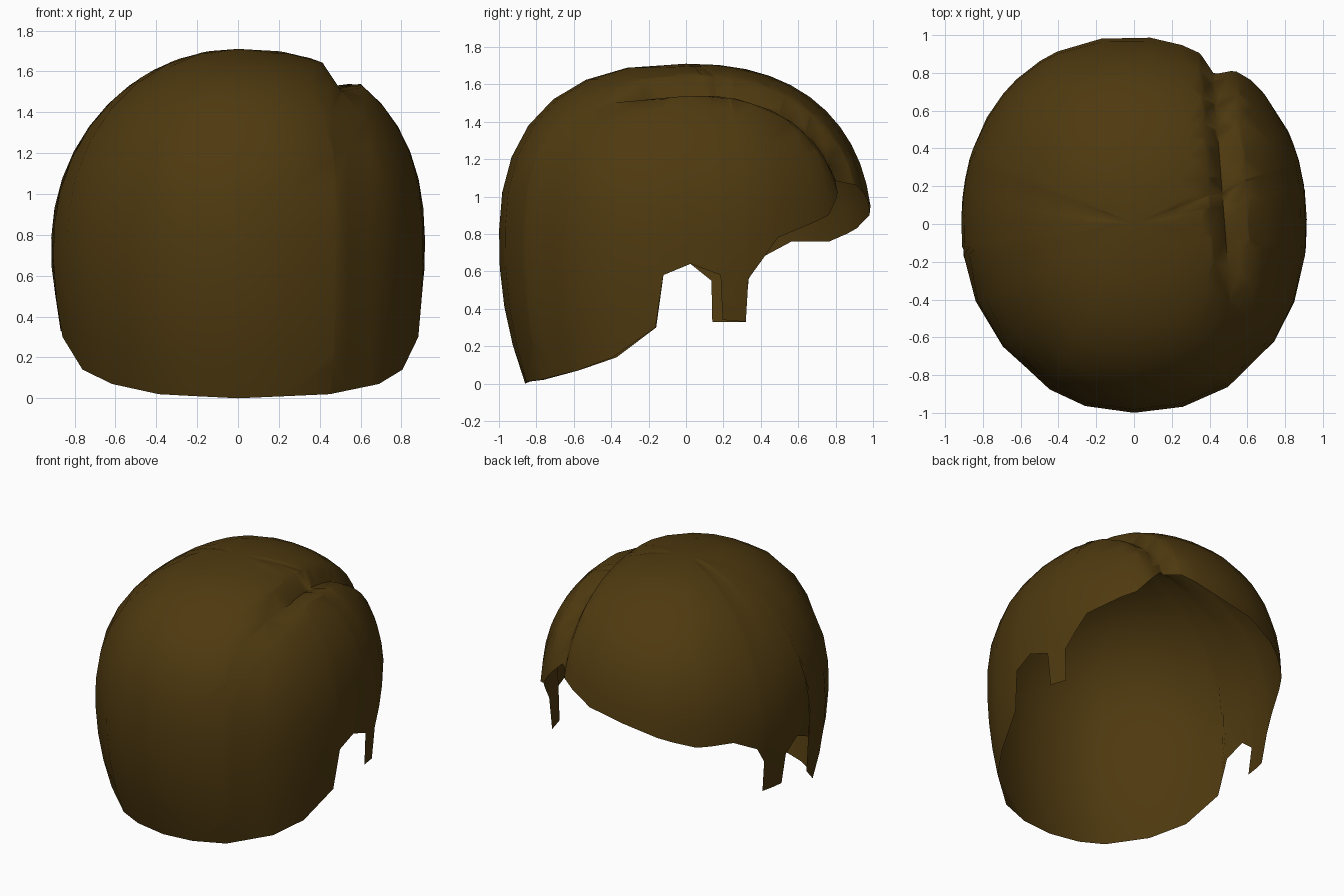
import bpy, bmesh
from math import sin, cos, pi, radians, acos
from mathutils import Vector

if "Cube" in bpy.data.objects:
    bpy.data.objects.remove(bpy.data.objects["Cube"])

MID, RISE = 0.75, 0.96          # height of the widest ring, dome above it
HALF_X, HALF_Y = 0.915, 1.0
ROWS = 11

# Hairline: (azimuth in degrees from +x, height), from nape round to nape
HAIRLINE = [
    (-90, 0), (-60, .02), (-40, .07), (-26, .14), (-10.5, .30),       # nape
    (-7.6, .58), (1.5, .64), (11.6, .58),                             # ear gap
    (12.5, .34), (20.5, .33), (21, .56),                              # sideburn
    (26, .67), (31, .78), (51, .90), (58, 1.03), (62.5, 1.12),        # short fringe
    (68, 1.07), (85, .95), (100, .90), (114, .83), (129, .76),        # long fringe
    (144, .76), (155, .67), (158.8, .56),
    (159.4, .33), (170.8, .33), (171.4, .55),                         # sideburn
    (178.5, .64), (187.6, .58),                                       # ear gap
    (190.5, .30), (206, .14), (223, .07), (243, .02), (270, 0)]       # nape


def hairline_height(a):
    for (a0, z0), (a1, z1) in zip(HAIRLINE, HAIRLINE[1:]):
        if a0 <= a <= a1:
            return z0 + (z1 - z0) * (a - a0) / (a1 - a0)


def dome_point(azimuth, u):
    """Point on the hair surface; u runs from 0 at the crown downwards."""
    c, s = cos(azimuth), sin(azimuth)
    q = 2.15 - 0.3 * max(0, -c) * max(0, -s)
    radius = (abs(c / HALF_X) ** q + abs(s / HALF_Y) ** q) ** (-1 / q)
    if u < pi / 2:
        p = 2.35 - 0.35 * max(0, -c) ** 2 + 0.15 * max(0, -s) ** 2
        t = cos(u)
        z, f = MID + RISE * t, (1 - t ** p) ** (1 / p) if u > 0 else 0
    else:
        z = MID - RISE * (u - pi / 2)
        f = 1 - (0.14 - 0.07 * max(0, c)) * ((MID - z) / MID) ** 2
    return Vector((radius * f * c, radius * f * s, z))


def rim_u(z):
    return acos((z - MID) / RISE) if z > MID else pi / 2 + (MID - z) / RISE


# Columns at every hairline corner, plus regular ones in the wide gaps
keys = [a for a, _ in HAIRLINE]
azimuths = sorted(keys[:-1] + [a for a in range(-75, 270, 15)
                               if min(abs(a - k) for k in keys) > 5])

# Shell of hair
bm = bmesh.new()
crown = bm.verts.new(dome_point(0, 0))
columns = []
for a in azimuths:
    end = rim_u(hairline_height(a))
    columns.append([bm.verts.new(dome_point(radians(a), end * i / ROWS))
                    for i in range(1, ROWS + 1)])
for i, left in enumerate(columns):
    right = columns[(i + 1) % len(columns)]
    bm.faces.new((crown, left[0], right[0]))
    for j in range(ROWS - 1):
        bm.faces.new((left[j], left[j + 1], right[j + 1], right[j]))

# Side parting, slanting slightly: cut along its edges, press the valley inwards
EDGE, VALLEY, FADE, SLANT = 0.41, 0.48, 0.60, 0.07
for x in (EDGE, VALLEY, FADE):
    bmesh.ops.bisect_plane(bm, geom=bm.verts[:] + bm.edges[:] + bm.faces[:],
                           dist=1e-4, plane_co=(x, 0, 0), plane_no=(1, SLANT, 0))
for v in bm.verts:
    x, y, z = v.co
    x += SLANT * y
    if EDGE < x < FADE and z > MID:
        across = min((x - EDGE) / (VALLEY - EDGE), (FADE - x) / (FADE - VALLEY))
        along = min(1, max(0, (y + 0.6) / 0.5)) * (1 - 0.35 * max(0, y))
        v.co += Vector((0, -y, MID - z)).normalized() * 0.09 * across * along
bmesh.ops.recalc_face_normals(bm, faces=bm.faces[:])
mesh = bpy.data.meshes.new("hair")
bm.to_mesh(mesh)
bm.free()
hair = bpy.data.objects.new("hair", mesh)
bpy.context.collection.objects.link(hair)

# Dark brown hair colour
brown = bpy.data.materials.new("dark brown")
brown.use_nodes = True
colour = (0.078, 0.042, 0.005, 1)
brown.diffuse_color = colour
brown.node_tree.nodes["Principled BSDF"].inputs["Base Color"].default_value = colour
mesh.materials.append(brown)

bpy.context.view_layer.objects.active = hair
hair.select_set(True)
bpy.ops.object.shade_smooth_by_angle(angle=radians(60))
